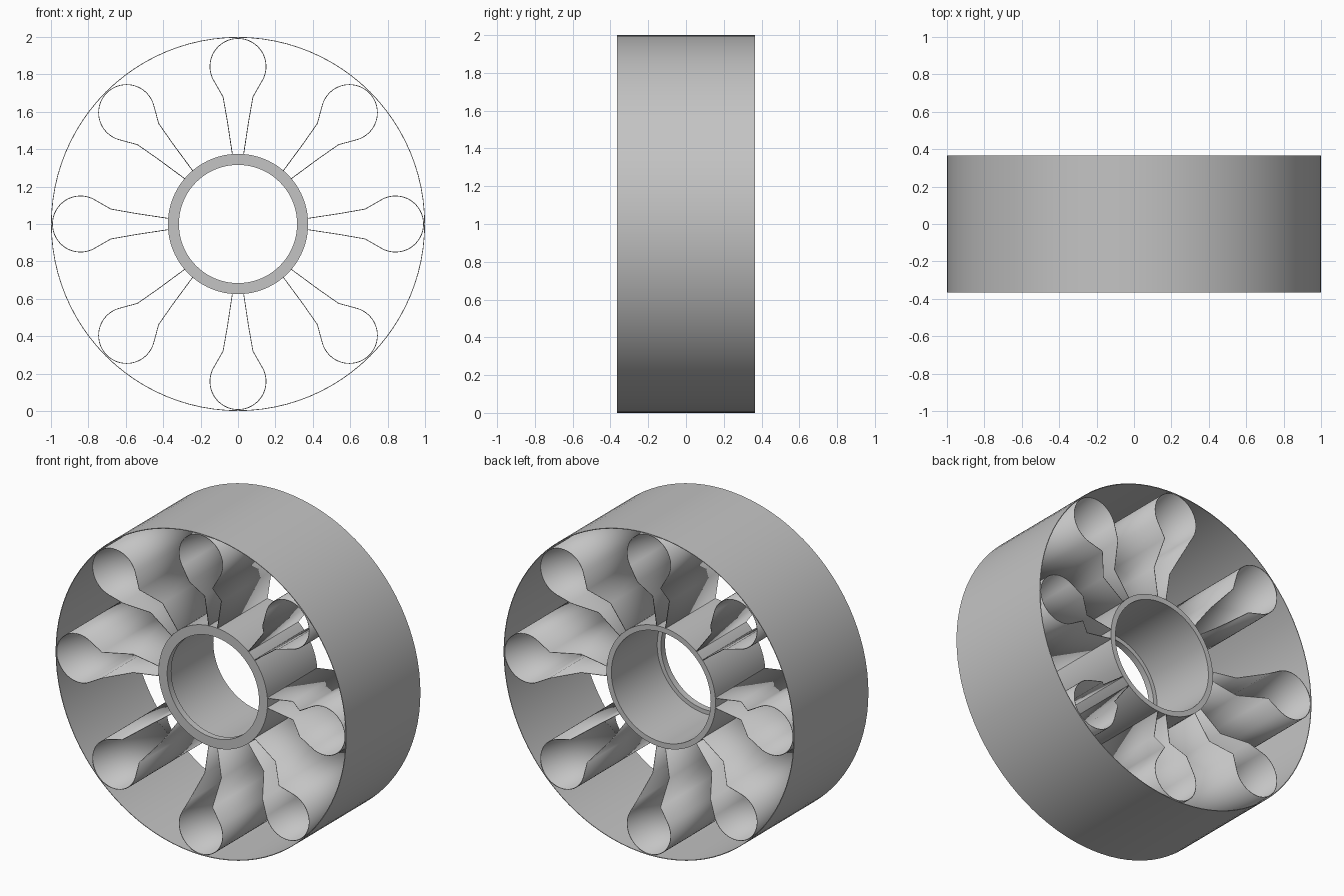
import bpy, bmesh
from math import sin, cos, pi, radians
from mathutils import Matrix

if "Cube" in bpy.data.objects:
    bpy.data.objects.remove(bpy.data.objects["Cube"], do_unlink=True)

HALF = 0.365        # half width of the rim
HUB_HALF = 0.245    # half width of the recessed hub
CENTRE = Matrix.Translation((0, 0, 1))

grey = bpy.data.materials.new("plain grey")
grey.use_nodes = True
grey.diffuse_color = (0.55, 0.55, 0.55, 1)
grey.node_tree.nodes["Principled BSDF"].inputs["Base Color"].default_value = (0.55, 0.55, 0.55, 1)


def sheet(name, rows, closed_rows=False, closed_cols=False, angle=25):
    """Skin a grid of points into an object centred on the axle."""
    bm = bmesh.new()
    grid = [[bm.verts.new(p) for p in row] for row in rows]
    n, m = len(grid), len(grid[0])
    for i in range(n if closed_rows else n - 1):
        for j in range(m if closed_cols else m - 1):
            a, b = grid[i], grid[(i + 1) % n]
            k = (j + 1) % m
            bm.faces.new((a[j], b[j], b[k], a[k]))
    bmesh.ops.recalc_face_normals(bm, faces=bm.faces)
    mesh = bpy.data.meshes.new(name)
    bm.to_mesh(mesh)
    bm.free()
    mesh.materials.append(grey)
    ob = bpy.data.objects.new(name, mesh)
    bpy.context.collection.objects.link(ob)
    ob.matrix_world = CENTRE
    bpy.ops.object.select_all(action='DESELECT')
    ob.select_set(True)
    bpy.context.view_layer.objects.active = ob
    bpy.ops.object.shade_smooth_by_angle(angle=radians(angle))
    return ob


def lathe(name, profile, steps=96):
    """Turn a closed (radius, y) profile around the axle."""
    rows = [[(r * sin(t), y, r * cos(t)) for r, y in profile]
            for t in (2 * pi * i / steps for i in range(steps))]
    return sheet(name, rows, closed_rows=True, closed_cols=True)


# Thin outer rim
lathe("rim", [(1, -HALF), (1, HALF), (0.996, HALF), (0.996, -HALF)])

# Hub tube with an inner lip at the front
lathe("hub", [(0.375, -HUB_HALF), (0.375, HUB_HALF), (0.342, HUB_HALF),
              (0.342, 0.04 - HUB_HALF), (0.316, 0.04 - HUB_HALF), (0.316, -HUB_HALF)])

# Spoke outline: straight wall, flare, round loop, mirrored back to the hub
wall = [(0.03, 0.372), (0.057, 0.55), (0.08, 0.68)]
loop = [(0.15 * cos(a), 0.842 + 0.15 * sin(a))
        for a in (radians(-30 + 240 * i / 32) for i in range(33))]
outline = wall + loop + [(-x, r) for x, r in reversed(wall)]


def half_width(r):
    """Full width at the loop, narrowing to the hub width."""
    f = min(max((r - 0.55) / 0.13, 0), 1)
    return HUB_HALF + f * (HALF - HUB_HALF)


for i in range(8):
    rows = [[(x, -half_width(r), r), (x, half_width(r), r)] for x, r in outline]
    spoke = sheet(f"spoke_{i + 1}", rows)
    spoke.matrix_world = CENTRE @ Matrix.Rotation(i * pi / 4, 4, 'Y')
    solid = spoke.modifiers.new("thickness", 'SOLIDIFY')
    solid.thickness = 0.004
    solid.offset = 0
